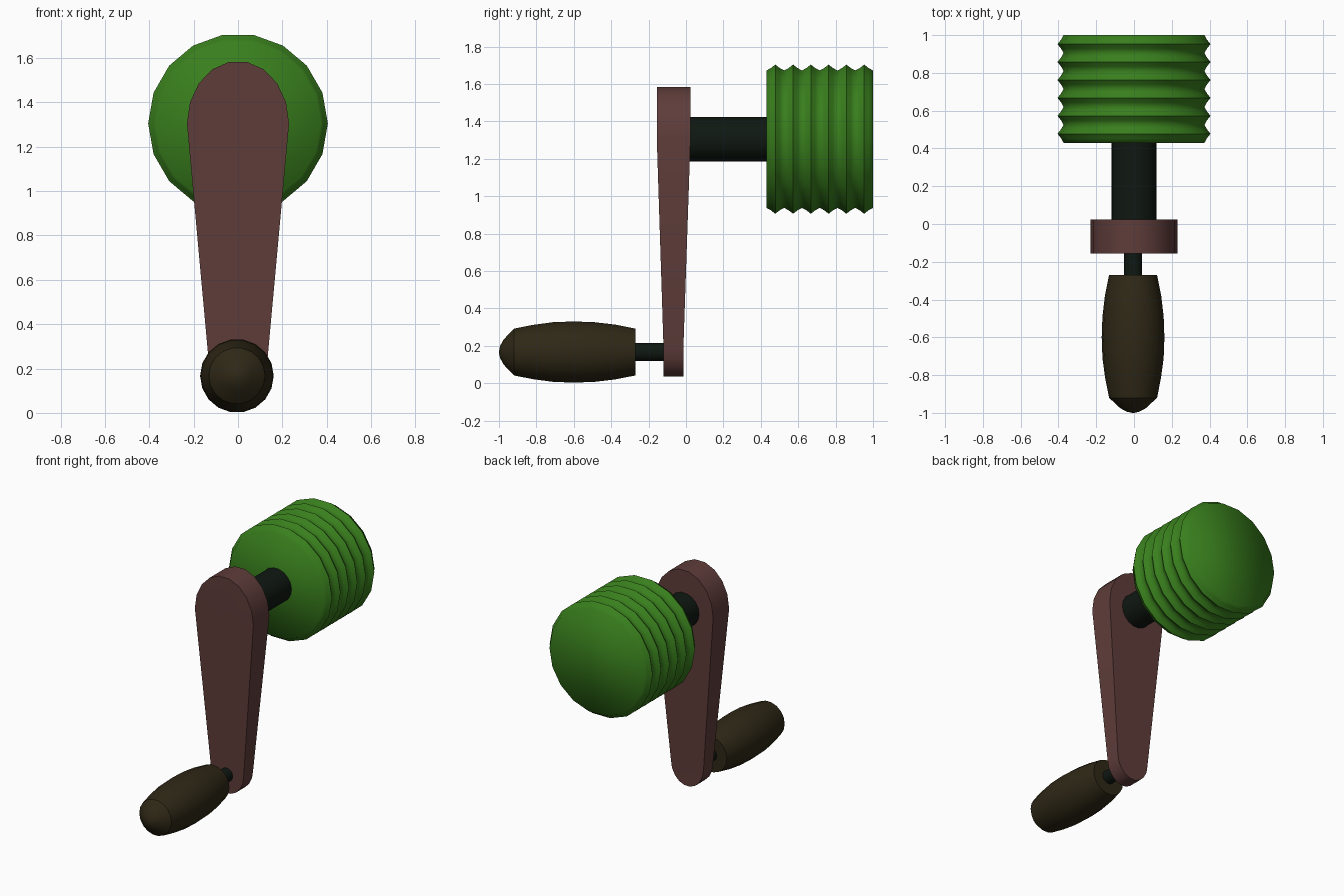
import bpy, bmesh, math

if "Cube" in bpy.data.objects:
    bpy.data.objects.remove(bpy.data.objects["Cube"])


def material(name, rgb):
    m = bpy.data.materials.new(name)
    m.diffuse_color = (*rgb, 1)
    m.use_nodes = True
    m.node_tree.nodes["Principled BSDF"].inputs["Base Color"].default_value = m.diffuse_color
    return m


GREEN = material("green", (0.04, 0.21, 0.012))
BROWN = material("red_brown", (0.112, 0.046, 0.042))
BLACK = material("black", (0.005, 0.009, 0.006))
OLIVE = material("dark_olive", (0.028, 0.021, 0.008))


def finish(name, bm, mat, angle):
    bmesh.ops.recalc_face_normals(bm, faces=bm.faces)
    me = bpy.data.meshes.new(name)
    bm.to_mesh(me)
    bm.free()
    me.materials.append(mat)
    ob = bpy.data.objects.new(name, me)
    bpy.context.collection.objects.link(ob)
    bpy.ops.object.select_all(action='DESELECT')
    ob.select_set(True)
    bpy.context.view_layer.objects.active = ob
    bpy.ops.object.shade_smooth_by_angle(angle=math.radians(angle))


def bridge(bm, a, b):
    n = len(a)
    for i in range(n):
        bm.faces.new((a[i], a[(i + 1) % n], b[(i + 1) % n], b[i]))


def lathe(name, profile, x, z, mat, angle=35, sides=18):
    """Revolve (y, radius) points about an axis running along y."""
    bm = bmesh.new()
    rings = []
    for y, r in profile:
        rings.append([bm.verts.new((x + r * math.cos(math.tau * i / sides), y,
                                    z + r * math.sin(math.tau * i / sides)))
                      for i in range(sides)])
    for a, b in zip(rings, rings[1:]):
        bridge(bm, a, b)
    bm.faces.new(rings[0])
    bm.faces.new(rings[-1])
    finish(name, bm, mat, angle)


TOP_Z, LOW_Z, LOW_X = 1.305, 0.167, -0.005

# Ribbed drum: six ridges, each with a rounded valley
pitch = 0.57 / 6
drum = []
for k in range(6):
    y = 0.43 + k * pitch
    drum += [(y, 0.373), (y + pitch * 0.25, 0.386),
             (y + pitch * 0.5, 0.405), (y + pitch * 0.75, 0.386)]
drum.append((1.0, 0.373))
lathe("ribbed_drum", drum, 0, TOP_Z, GREEN, 65)

# Axle and handle pin
lathe("axle", [(-0.02, 0.12), (0.45, 0.12)], 0, TOP_Z, BLACK)
lathe("handle_pin", [(-0.29, 0.048), (-0.08, 0.048)], LOW_X, LOW_Z, BLACK)

# Barrel-shaped grip with domed tip
lathe("grip", [(-0.27, 0.127), (-0.38, 0.149), (-0.49, 0.162), (-0.6, 0.166),
               (-0.71, 0.162), (-0.82, 0.147), (-0.92, 0.127),
               (-0.975, 0.068), (-0.993, 0.035), (-1.0, 0.006)],
      LOW_X, LOW_Z, OLIVE)

# Tapered crank arm: elongated round ends, thicker at the top
bm = bmesh.new()
front, back = [], []
for z0, rx, rz, y0, y1, start in ((TOP_Z, 0.23, 0.282, -0.156, 0.024, 0),
                                  (LOW_Z + 0.02, 0.128, 0.152, -0.12, -0.014, 180)):
    for i in range(10):
        t = math.radians(start + 20 * i)
        x, z = rx * math.cos(t), z0 + rz * math.sin(t)
        front.append(bm.verts.new((x, y0, z)))
        back.append(bm.verts.new((x, y1, z)))
bridge(bm, front, back)
for loop in (front, back):
    bm.faces.new(loop[:10])
    bm.faces.new(loop[10:])
    bm.faces.new((loop[9], loop[10], loop[19], loop[0]))
finish("crank_arm", bm, BROWN, 35)
